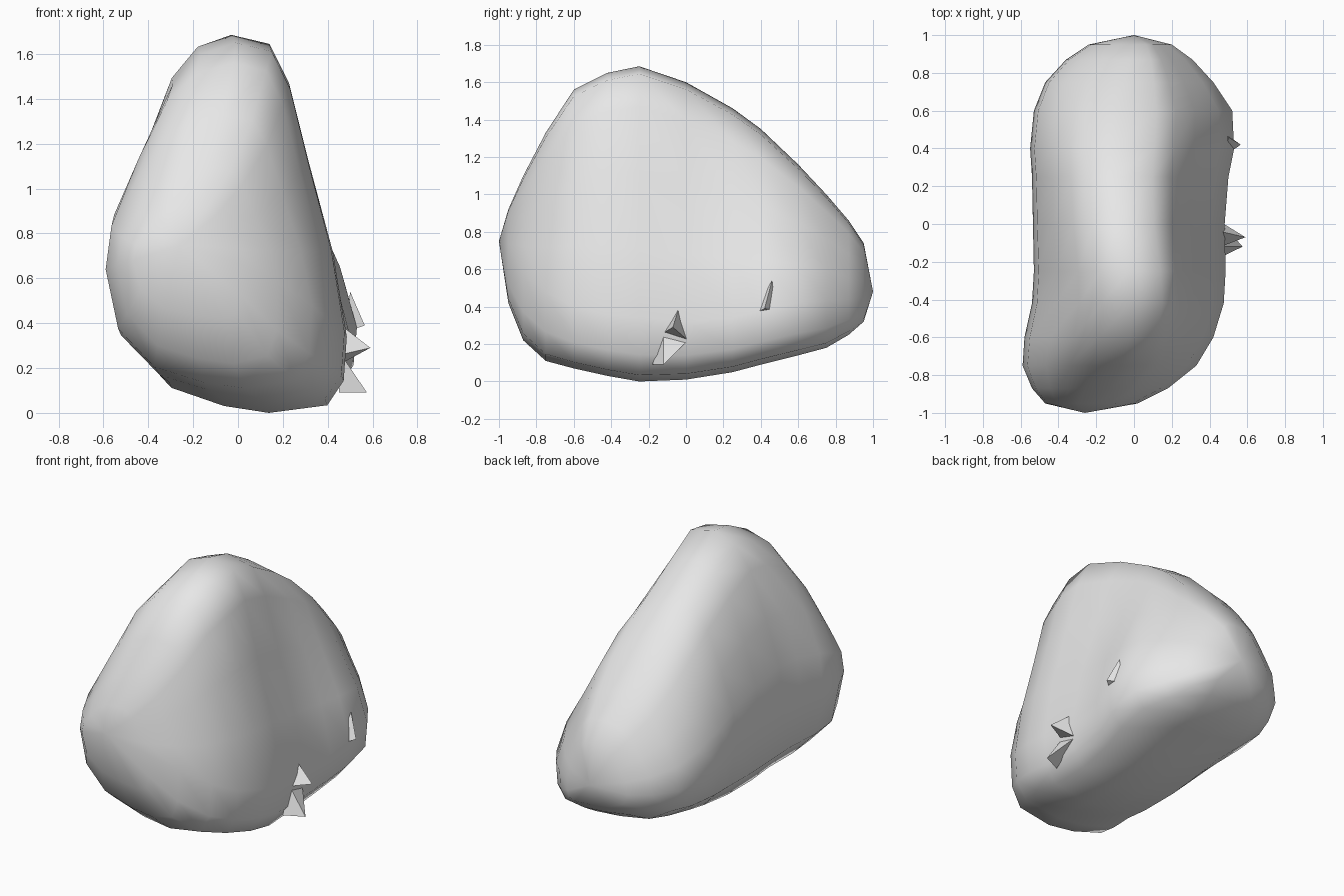
import bpy
import bmesh
import math

cube = bpy.data.objects.get("Cube")
if cube:
    bpy.data.objects.remove(cube, do_unlink=True)

# Single stone colour
stone = bpy.data.materials.new("stone_grey")
stone.use_nodes = True
GREY = (0.8, 0.8, 0.8, 1)
stone.diffuse_color = GREY
stone.node_tree.nodes["Principled BSDF"].inputs["Base Color"].default_value = GREY


def finish(bm, name):
    bmesh.ops.recalc_face_normals(bm, faces=bm.faces)
    mesh = bpy.data.meshes.new(name)
    bm.to_mesh(mesh)
    bm.free()
    obj = bpy.data.objects.new(name, mesh)
    bpy.context.collection.objects.link(obj)
    mesh.materials.append(stone)
    return obj


# Quarter outlines, as fractions of each section's half width and height
TOP_RIGHT = [(0, 1), (.33, .97), (.5, .84), (.67, .58), (.88, .28)]
LOW_RIGHT = [(1, 0), (.96, -.58), (.75, -.9)]
LOW_LEFT = [(0, -1), (.3, -.95), (.65, -.82), (.91, -.5)]
TOP_LEFT = [(1, 0), (.95, .28), (.76, .54), (.53, .82), (.3, .95)]


def section(y, low, high, left, right, crest, z_left, z_right):
    """One cross-section: crest, right wall, underside, left flank."""
    keel = min(0.15, (left + right) / 2 + 0.16)
    quarters = [
        (TOP_RIGHT, crest, right, z_right, high),
        (LOW_RIGHT, keel, right, z_right, low),
        (LOW_LEFT, keel, left, z_left, low),
        (TOP_LEFT, crest, left, z_left, high),
    ]
    ring = []
    for points, middle, side, waist, end in quarters:
        for u, v in points:
            ring.append((middle + (side - middle) * u, y,
                         waist + (end - waist) * abs(v)))
    return ring


# y, low, high, left, right, crest x, left waist, right waist
STATIONS = [
    (-.95, .42, .92, -.47, .02, -.22, .68, .66),
    (-.87, .22, 1.1, -.54, .18, -.14, .66, .58),
    (-.75, .11, 1.33, -.59, .33, -.07, .64, .48),
    (-.6, .07, 1.56, -.58, .42, -.02, .62, .40),
    (-.42, .03, 1.65, -.54, .475, -.01, .62, .36),
    (-.25, 0, 1.685, -.53, .485, -.03, .62, .34),
    (0, .01, 1.6, -.535, .48, -.08, .60, .32),
    (.25, .05, 1.46, -.54, .5, -.1, .57, .34),
    (.4, .09, 1.35, -.55, .53, -.1, .54, .38),
    (.6, .14, 1.16, -.53, .52, -.08, .50, .42),
    (.75, .18, 1.0, -.47, .42, -.05, .47, .43),
    (.87, .25, .86, -.36, .31, -.02, .46, .44),
    (.95, .32, .74, -.24, .2, 0, .46, .45),
]

# Boulder body lofted from front to back
bm = bmesh.new()
rings = [[bm.verts.new(p) for p in section(*s)] for s in STATIONS]
count = len(rings[0])
for a, b in zip(rings, rings[1:]):
    for i in range(count):
        j = (i + 1) % count
        bm.faces.new((a[i], a[j], b[j], b[i]))
front_tip = bm.verts.new((-.26, -1, .75))
back_tip = bm.verts.new((0, 1, .48))
for ring, tip in ((rings[0], front_tip), (rings[-1], back_tip)):
    for i in range(count):
        bm.faces.new((ring[i], ring[(i + 1) % count], tip))
boulder = finish(bm, "boulder")
bpy.context.view_layer.objects.active = boulder
boulder.select_set(True)
bpy.ops.object.shade_smooth_by_angle(angle=math.radians(60))


# Small pointed chips sticking out of the side
def chip(name, tip, *base):
    bm = bmesh.new()
    for p in (tip, *base):
        bm.verts.new(p)
    bmesh.ops.convex_hull(bm, input=bm.verts)
    finish(bm, name)


chip("upper_chip", (.59, -.07, .29), (.46, -.04, .39), (.46, .01, .22), (.46, -.12, .26))
chip("lower_chip", (.575, -.12, .09), (.46, -.12, .26), (.46, .01, .22), (.45, -.18, .09))
chip("rear_chip", (.565, .42, .39), (.5, .46, .54), (.48, .36, .36), (.48, .48, .38))
